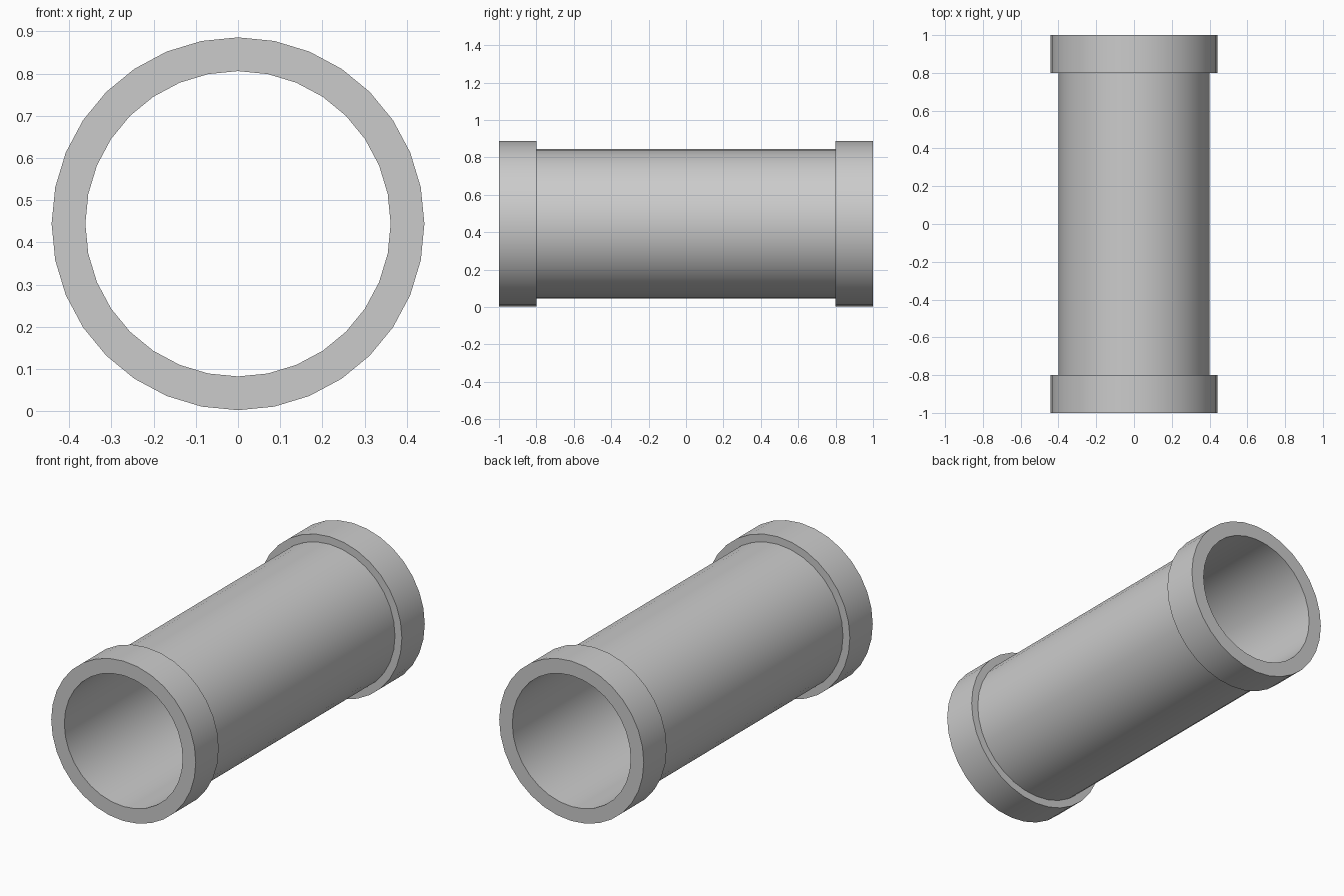
import bpy, bmesh
from math import sin, cos, tau, radians

if "Cube" in bpy.data.objects:
    bpy.data.objects.remove(bpy.data.objects["Cube"])

SIDES = 32
AXIS_Z = 0.444
COLLAR_R, BODY_R, BORE_R = 0.442, 0.40, 0.362
END_Y, STEP_Y = 1.0, 0.80

# Closed wall profile (radius, y): collars, body and bore in one loop
profile = [
    (BORE_R, -END_Y), (COLLAR_R, -END_Y), (COLLAR_R, -STEP_Y), (BODY_R, -STEP_Y),
    (BODY_R, STEP_Y), (COLLAR_R, STEP_Y), (COLLAR_R, END_Y), (BORE_R, END_Y),
]

# Revolve the profile around the pipe's long axis
bm = bmesh.new()
rings = []
for i in range(SIDES):
    a = tau * i / SIDES
    rings.append([bm.verts.new((r * cos(a), y, AXIS_Z + r * sin(a))) for r, y in profile])
n = len(profile)
for i in range(SIDES):
    a, b = rings[i], rings[(i + 1) % SIDES]
    for j in range(n):
        k = (j + 1) % n
        bm.faces.new((a[j], a[k], b[k], b[j]))
bmesh.ops.recalc_face_normals(bm, faces=bm.faces)

mesh = bpy.data.meshes.new("collared_pipe")
bm.to_mesh(mesh)
bm.free()
pipe = bpy.data.objects.new("collared_pipe", mesh)
bpy.context.collection.objects.link(pipe)

# Smooth round walls, sharp rims
bpy.context.view_layer.objects.active = pipe
pipe.select_set(True)
bpy.ops.object.shade_smooth_by_angle(angle=radians(30))
